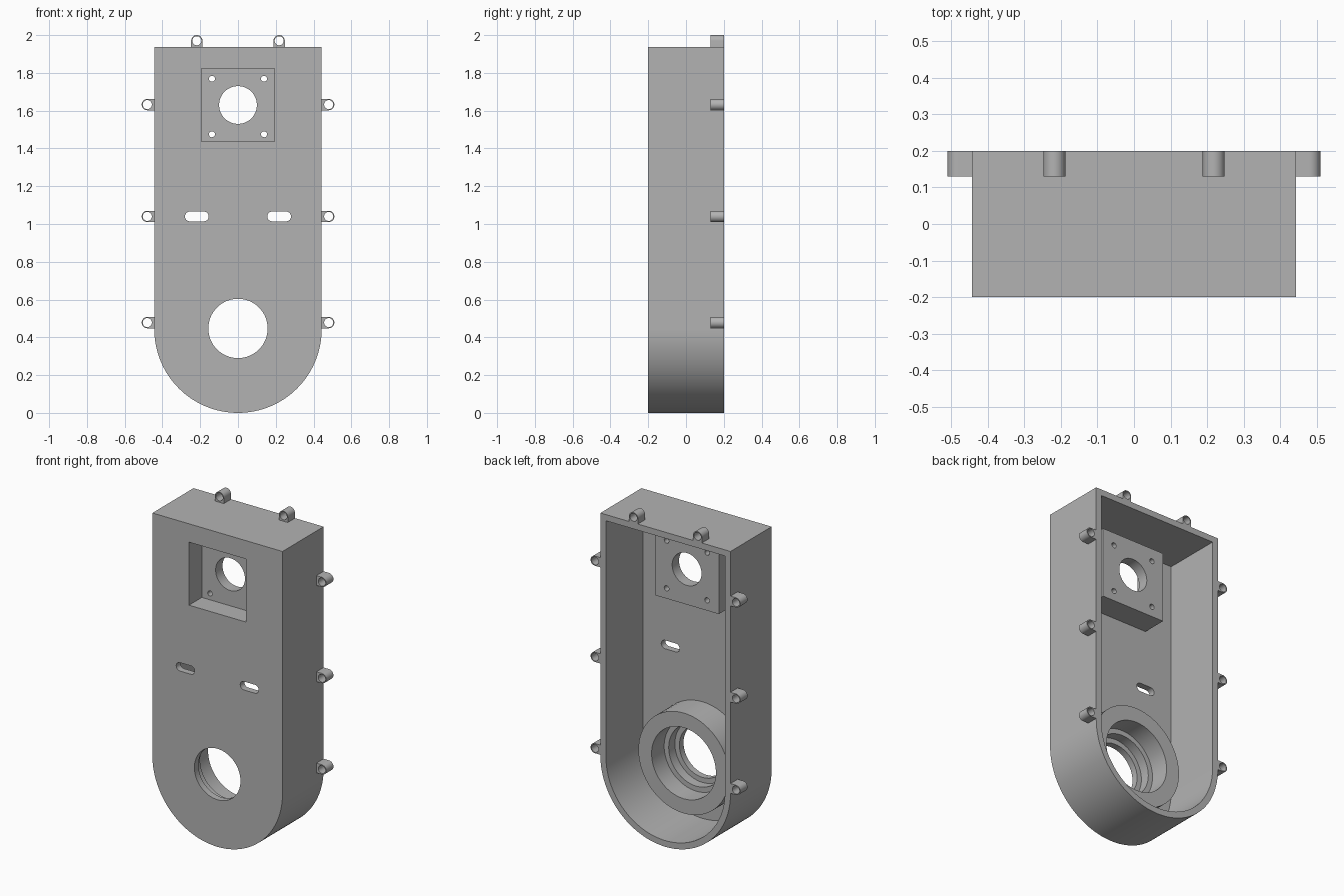
import bpy, bmesh
from math import sin, cos, pi, radians
from mathutils import Vector

cube = bpy.data.objects.get("Cube")
if cube:
    bpy.data.objects.remove(cube, do_unlink=True)

gray = bpy.data.materials.new("light gray")
gray.use_nodes = True
gray.diffuse_color = (0.45, 0.45, 0.45, 1)
gray.node_tree.nodes["Principled BSDF"].inputs["Base Color"].default_value = (0.45, 0.45, 0.45, 1)

W, H, D, WALL = 0.443, 1.937, 0.2, 0.038    # half width, height, half depth, wall
FLOOR = -0.16                               # inner side of the front panel
MOTOR_Z, BEARING_Z = 1.63, 0.447


def arc(cx, cz, r, a0, a1, n):
    angles = [radians(a0 + (a1 - a0) * i / n) for i in range(n + 1)]
    return [(cx + r * cos(a), cz + r * sin(a)) for a in angles]


def circle(cx, cz, r, n=48):
    return arc(cx, cz, r, 0, 360, n)[:-1]


def square(cx, cz, h):
    return [(cx - h, cz - h), (cx + h, cz - h), (cx + h, cz + h), (cx - h, cz + h)]


def finish(name, bm):
    bmesh.ops.recalc_face_normals(bm, faces=bm.faces)
    mesh = bpy.data.meshes.new(name)
    bm.to_mesh(mesh)
    bm.free()
    mesh.materials.append(gray)
    obj = bpy.data.objects.new(name, mesh)
    bpy.context.collection.objects.link(obj)
    return obj


def prism(name, outline, y0, y1):
    """Extrude an x-z outline from y0 to y1."""
    bm = bmesh.new()
    face = bm.faces.new([bm.verts.new((x, y0, z)) for x, z in outline])
    new = bmesh.ops.extrude_face_region(bm, geom=[face])["geom"]
    verts = [v for v in new if isinstance(v, bmesh.types.BMVert)]
    bmesh.ops.translate(bm, verts=verts, vec=(0, y1 - y0, 0))
    return finish(name, bm)


def activate(obj):
    bpy.ops.object.select_all(action='DESELECT')
    obj.select_set(True)
    bpy.context.view_layer.objects.active = obj


def cut(obj, outline, y0, y1):
    """Subtract a prism from an object."""
    tool = prism("cutter", outline, y0, y1)
    tool.hide_render = True
    mod = obj.modifiers.new("cut", 'BOOLEAN')
    mod.operation, mod.solver, mod.object = 'DIFFERENCE', 'EXACT', tool
    activate(obj)
    bpy.ops.object.modifier_apply(modifier=mod.name)
    bpy.data.objects.remove(tool, do_unlink=True)


def smooth(obj):
    activate(obj)
    bpy.ops.object.shade_smooth_by_angle(angle=radians(30))


def tombstone(inset):
    """Round-bottomed housing outline."""
    w, top = W - inset, H - inset
    return [(w, top), (-w, top)] + arc(0, W, w, 180, 360, 64)


# Housing: round-bottomed tray, open at the back
housing = prism("housing", tombstone(0), -D, D)
cut(housing, tombstone(WALL), FLOOR, D + 0.1)
cut(housing, square(0, MOTOR_Z, 0.194), -D - 0.1, FLOOR + 0.1)
cut(housing, circle(0, BEARING_Z, 0.157, 64), -D - 0.1, FLOOR + 0.1)
for side in (-1, 1):
    x, r = side * 0.218, 0.026
    slot = arc(x + 0.037, 1.04, r, -90, 90, 12) + arc(x - 0.037, 1.04, r, 90, 270, 12)
    cut(housing, slot, -D - 0.1, FLOOR + 0.1)
smooth(housing)

# Motor mount: recessed box with a shaft hole and four screw holes
mount = prism("motor_mount", square(0, MOTOR_Z, 0.218), FLOOR, -0.008)
cut(mount, square(0, MOTOR_Z, 0.194), FLOOR - 0.1, -0.075)
cut(mount, circle(0, MOTOR_Z, 0.1), -0.15, 0.1)
for x in (-0.138, 0.138):
    for z in (1.475, 1.769):
        cut(mount, circle(x, z, 0.016, 20), -0.15, 0.1)
smooth(mount)

# Bearing seat: stepped ring turned around the lower hole
bm = bmesh.new()
section = [(0.309, FLOOR), (0.309, 0.022), (0.219, 0.022),
           (0.219, -0.1), (0.188, -0.1), (0.188, FLOOR)]
ring = [bm.verts.new((r, y, BEARING_Z)) for r, y in section]
edges = [bm.edges.new((ring[i], ring[(i + 1) % len(ring)])) for i in range(len(ring))]
bmesh.ops.spin(bm, geom=ring + edges, cent=(0, 0, BEARING_Z), axis=(0, 1, 0),
               angle=2 * pi, steps=64, use_merge=True)
bmesh.ops.remove_doubles(bm, verts=bm.verts, dist=0.0001)
smooth(finish("bearing_seat", bm))


# Screw lugs: small rounded eyes along the back rim
def lug(name, x, z, angle):
    outline = arc(0, 0, 0.03, -90, 90, 20) + [(-0.037, 0.03), (-0.037, -0.03)]
    a = radians(angle)
    turned = [(x + u * cos(a) - v * sin(a), z + u * sin(a) + v * cos(a)) for u, v in outline]
    obj = prism(name, turned, 0.13, D)
    cut(obj, circle(x, z, 0.024, 24), 0, D + 0.1)
    smooth(obj)


for side, word, angle in ((1, "left", 0), (-1, "right", 180)):
    for level, z in (("lower", 0.478), ("middle", 1.04), ("upper", 1.632)):
        lug(f"{word}_{level}_lug", side * 0.48, z, angle)
    lug(f"{word}_top_lug", side * 0.218, 1.97, 90)
